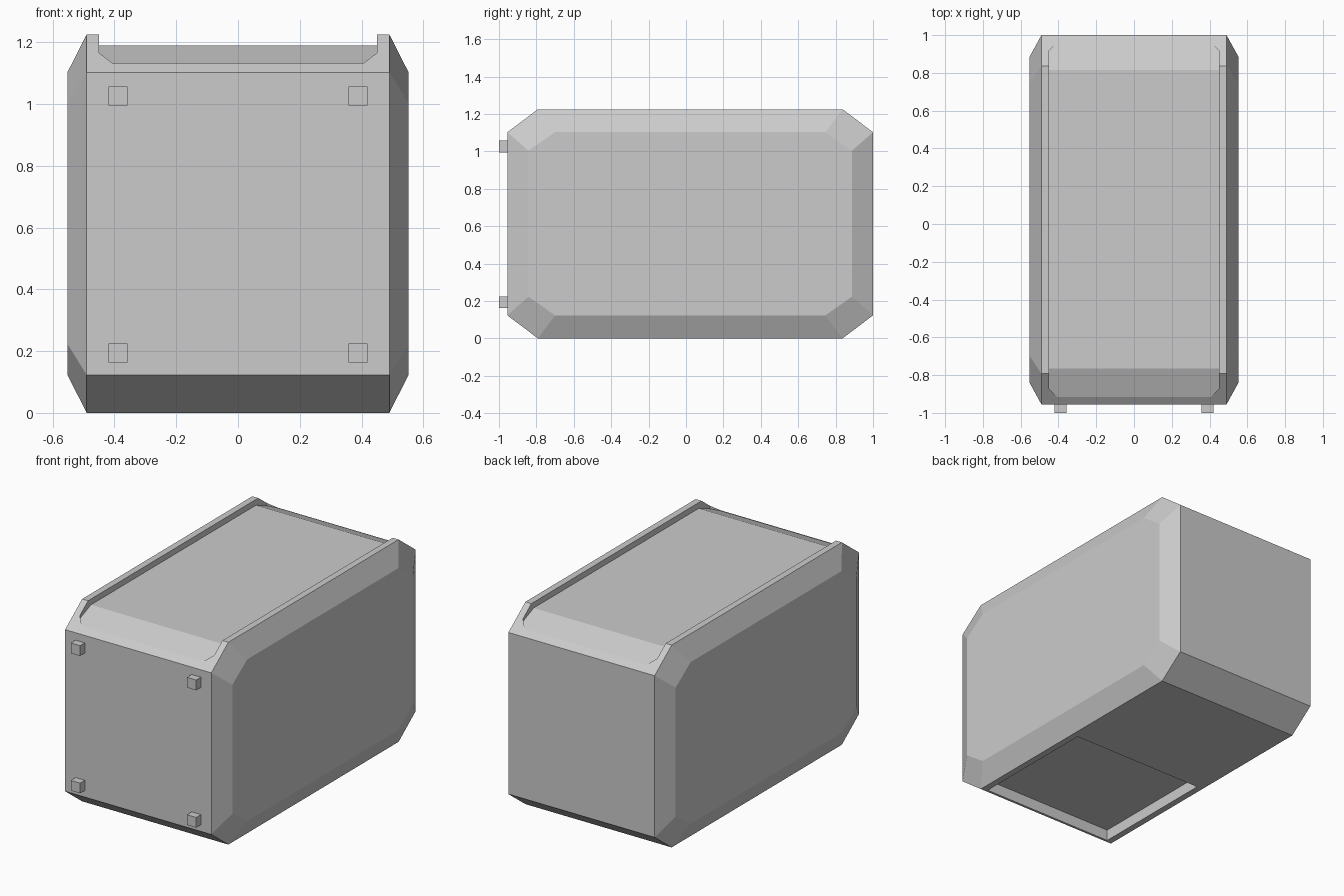
import bpy, bmesh

if "Cube" in bpy.data.objects:
    bpy.data.objects.remove(bpy.data.objects["Cube"])


def finish(name, bm):
    bmesh.ops.recalc_face_normals(bm, faces=bm.faces)
    mesh = bpy.data.meshes.new(name)
    bm.to_mesh(mesh)
    bm.free()
    obj = bpy.data.objects.new(name, mesh)
    bpy.context.collection.objects.link(obj)
    return obj


def loft(sections):
    """Loft (x, yz-profile) sections along x and cap both ends."""
    bm = bmesh.new()
    rings = [[bm.verts.new((x, y, z)) for y, z in prof] for x, prof in sections]
    n = len(rings[0])
    for a, b in zip(rings, rings[1:]):
        for i in range(n):
            j = (i + 1) % n
            bm.faces.new((a[i], a[j], b[j], b[i]))
    bm.faces.new(rings[0])
    bm.faces.new(rings[-1])
    return bm


def box(name, x0, x1, y0, y1, z0, z1):
    prof = [(y0, z0), (y1, z0), (y1, z1), (y0, z1)]
    return finish(name, loft([(x0, prof), (x1, prof)]))


def cut(target, cutter):
    mod = target.modifiers.new("recess", 'BOOLEAN')
    mod.operation = 'DIFFERENCE'
    mod.solver = 'EXACT'
    mod.object = cutter
    bpy.context.view_layer.objects.active = target
    bpy.ops.object.modifier_apply(modifier=mod.name)
    bpy.data.objects.remove(cutter)


def octagon(y0, y1, z0, z1, cy, cz):
    return [(y0, z0 + cz), (y0 + cy, z0), (y1 - cy, z0), (y1, z0 + cz),
            (y1, z1 - cz), (y1 - cy, z1), (y0 + cy, z1), (y0, z1 - cz)]


# Container body: octagonal side profile with raised side panels
outer = octagon(-0.955, 1.0, 0.0, 1.225, 0.163, 0.123)
panel = octagon(-0.842, 0.887, 0.123, 1.103, 0.142, 0.1)
body = finish("container_body",
              loft([(-0.552, panel), (-0.49, outer), (0.49, outer), (0.552, panel)]))

# Top recess: flat floor with a ramp at each end and clipped corners
ramp = [(-0.915, 1.129), (-0.765, 1.19), (0.815, 1.19),
        (0.962, 1.129), (0.962, 1.4), (-0.915, 1.4)]
bm = loft([(-0.45, ramp), (0.45, ramp)])
corners = [e for e in bm.edges
           if abs(e.verts[0].co.z - e.verts[1].co.z) > 0.2]
bmesh.ops.bevel(bm, geom=corners, offset=0.044, offset_type='OFFSET',
                segments=1, affect='EDGES')
for v in bm.verts:  # keep the clip at 45 degrees
    if abs(v.co.x) < 0.449:
        v.co.x = 0.406 if v.co.x > 0 else -0.406
cut(body, finish("top_recess_cutter", bm))

# Underside recess in the front half
cut(body, box("bottom_recess_cutter", -0.45, 0.45, -0.777, 0.03, -0.2, 0.068))

# Four pegs on the front face
for side, sx in (("left", -1), ("right", 1)):
    for level, z in (("lower", 0.194), ("upper", 1.026)):
        x = sx * 0.389
        box(f"{level}_{side}_peg", x - 0.031, x + 0.031,
            -1.0, -0.95, z - 0.031, z + 0.031)
